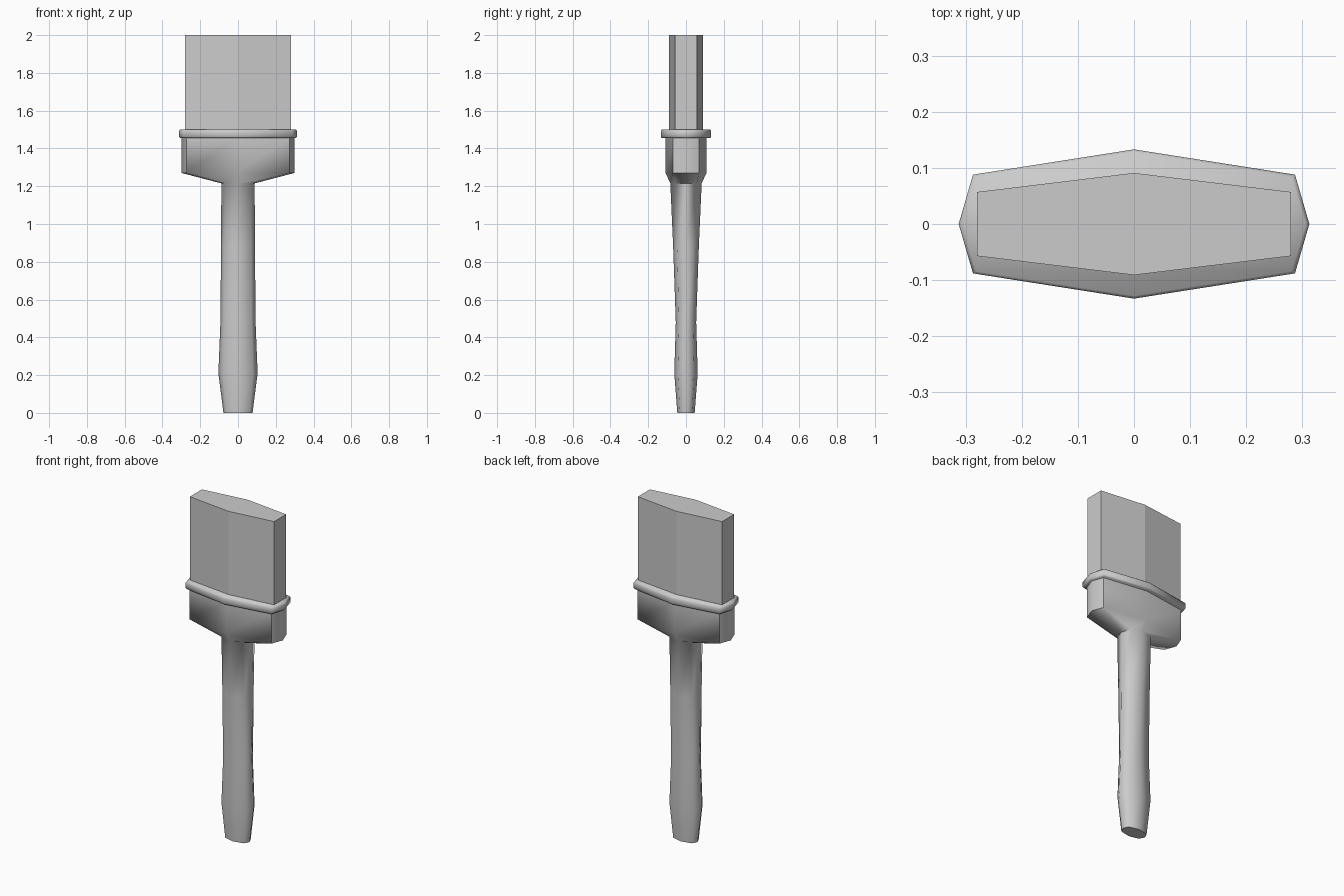
import bpy, bmesh, math

if "Cube" in bpy.data.objects:
    bpy.data.objects.remove(bpy.data.objects["Cube"])


def octagon(z, x, cx, cy, y):
    """Flattened eight-sided ring: side points, corners, front/back points."""
    return [(x, 0, z), (cx, cy, z), (0, y, z), (-cx, cy, z),
            (-x, 0, z), (-cx, -cy, z), (0, -y, z), (cx, -cy, z)]


def hexagon(z, x, cy, y):
    return [(x, -cy, z), (x, cy, z), (0, y, z),
            (-x, cy, z), (-x, -cy, z), (0, -y, z)]


def loft(name, rings, angle=None):
    """Skin the rings from bottom to top and cap both ends."""
    bm = bmesh.new()
    loops = [[bm.verts.new(p) for p in ring] for ring in rings]
    n = len(loops[0])
    for a, b in zip(loops, loops[1:]):
        for i in range(n):
            j = (i + 1) % n
            bm.faces.new((a[i], a[j], b[j], b[i]))
    bm.faces.new(loops[0][::-1])
    bm.faces.new(loops[-1])
    bmesh.ops.recalc_face_normals(bm, faces=bm.faces)
    mesh = bpy.data.meshes.new(name)
    bm.to_mesh(mesh)
    bm.free()
    obj = bpy.data.objects.new(name, mesh)
    bpy.context.collection.objects.link(obj)
    if angle:
        bpy.ops.object.select_all(action='DESELECT')
        obj.select_set(True)
        bpy.context.view_layer.objects.active = obj
        bpy.ops.object.shade_smooth_by_angle(angle=math.radians(angle))
    return obj


# Handle, flaring through the shoulder into the collar
loft("handle", [octagon(*r) for r in (
    (0.0, 0.077, 0.062, 0.032, 0.046),
    (0.21, 0.104, 0.080, 0.043, 0.062),
    (0.48, 0.093, 0.073, 0.037, 0.054),
    (0.88, 0.090, 0.071, 0.047, 0.068),
    (1.215, 0.088, 0.070, 0.057, 0.083),
    (1.27, 0.298, 0.272, 0.070, 0.108),
    (1.46, 0.298, 0.272, 0.070, 0.108))], 60)

# Raised rim round the top of the collar
loft("rim", [octagon(*r) for r in (
    (1.455, 0.306, 0.281, 0.084, 0.128),
    (1.462, 0.3125, 0.287, 0.088, 0.133),
    (1.492, 0.3125, 0.287, 0.088, 0.133),
    (1.5, 0.306, 0.281, 0.084, 0.128))], 60)

# Flat-sided bristle block
loft("bristles", [hexagon(z, 0.28, 0.057, 0.091) for z in (1.48, 2.0)])
